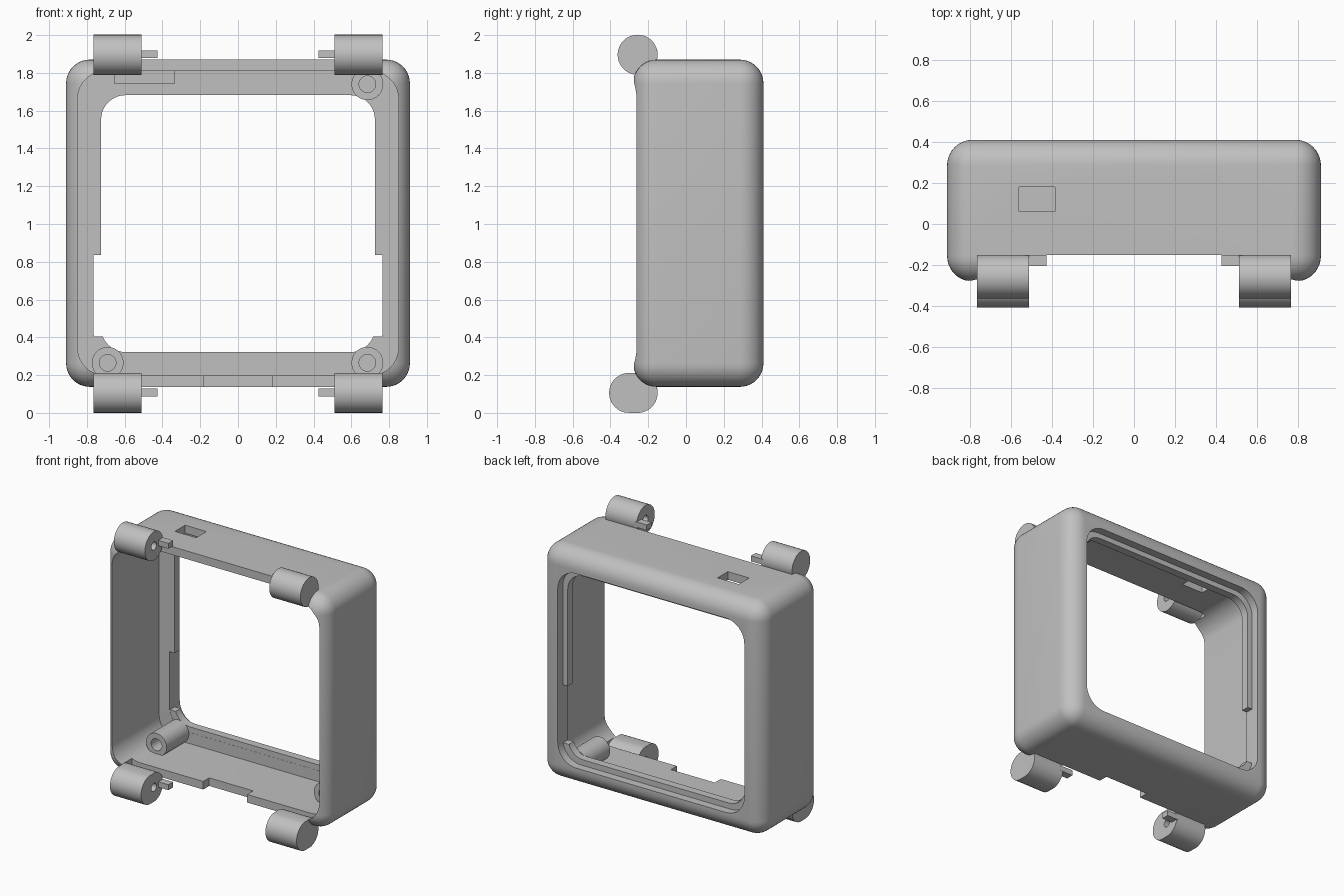
import bpy, bmesh, math
from mathutils import Matrix, Vector

cube = bpy.data.objects.get("Cube")
if cube:
    bpy.data.objects.remove(cube, do_unlink=True)

grey = bpy.data.materials.new("light grey plastic")
grey.use_nodes = True
grey.diffuse_color = (0.53, 0.53, 0.53, 1)
grey.node_tree.nodes["Principled BSDF"].inputs["Base Color"].default_value = (0.53, 0.53, 0.53, 1)


def finish(bm, name):
    bmesh.ops.recalc_face_normals(bm, faces=bm.faces[:])
    mesh = bpy.data.meshes.new(name)
    bm.to_mesh(mesh)
    bm.free()
    mesh.materials.append(grey)
    ob = bpy.data.objects.new(name, mesh)
    bpy.context.collection.objects.link(ob)
    return ob


def box(name, x, y, z, radius=0, all_edges=False):
    """Box from (min, max) ranges; rounds the edges along y, or every edge."""
    bm = bmesh.new()
    bmesh.ops.create_cube(bm, size=1)
    for v in bm.verts:
        v.co = Vector([r[0] + (c + 0.5) * (r[1] - r[0]) for c, r in zip(v.co, (x, y, z))])
    if radius:
        edges = [e for e in bm.edges
                 if all_edges or abs(e.verts[0].co.y - e.verts[1].co.y) > 0.01]
        bmesh.ops.bevel(bm, geom=edges, offset=radius, segments=10, profile=0.5, affect='EDGES')
    return finish(bm, name)


def rod(name, start, length, radius, axis, stretch=0):
    """Cylinder along x or y; stretch pulls its front half towards -y."""
    bm = bmesh.new()
    turn = Matrix.Rotation(math.pi / 2, 4, 'Y') if axis == 'X' else Matrix.Rotation(-math.pi / 2, 4, 'X')
    bmesh.ops.create_cone(bm, cap_ends=True, segments=48, radius1=radius, radius2=radius,
                          depth=length, matrix=turn)
    for v in bm.verts:
        if v.co.y < -0.001:
            v.co.y -= stretch
    offset = Vector((length / 2, 0, 0)) if axis == 'X' else Vector((0, length / 2, 0))
    bmesh.ops.translate(bm, verts=bm.verts[:], vec=Vector(start) + offset)
    return finish(bm, name)


def select(ob):
    bpy.ops.object.select_all(action='DESELECT')
    ob.select_set(True)
    bpy.context.view_layer.objects.active = ob


def cut(ob, *cutters):
    select(ob)
    for cutter in cutters:
        mod = ob.modifiers.new("cut", 'BOOLEAN')
        mod.operation = 'DIFFERENCE'
        mod.solver = 'EXACT'
        mod.object = cutter
        bpy.ops.object.modifier_apply(modifier=mod.name)
        bpy.data.objects.remove(cutter, do_unlink=True)


def smooth(ob):
    select(ob)
    bpy.ops.object.shade_smooth_by_angle(angle=math.radians(30))


# Hollow housing with a fully rounded outside
shell = box("housing", (-0.91, 0.91), (-0.28, 0.41), (0.138, 1.87), 0.125, True)
cut(shell,
    box("cavity", (-0.85, 0.85), (-0.5, 0.29), (0.198, 1.81), 0.15),
    box("rear_window", (-0.765, 0.765), (0.2, 0.6), (0.28, 1.72), 0.15),
    box("upper_relief", (-0.765, 0.765), (-0.5, -0.15), (1.79, 2.2)),
    box("lower_relief", (-0.765, 0.765), (-0.5, -0.15), (-0.2, 0.218)),
    box("cable_notch", (-0.18, 0.18), (-0.3, -0.08), (0, 0.25)),
    box("top_slot", (-0.56, -0.385), (0.06, 0.18), (1.7, 2)),
    box("connector_pocket", (-0.655, -0.335), (0.2, 0.31), (1.705, 1.81)))
smooth(shell)

# Retaining lip inside the rear window, interrupted on both sides
lip = box("window_lip", (-0.79, 0.79), (0.291, 0.35), (0.255, 1.745), 0.16)
cut(lip,
    box("lip_opening", (-0.725, 0.725), (0.2, 0.5), (0.322, 1.682), 0.13),
    box("lip_gap", (-0.765, 0.765), (0.2, 0.5), (0.405, 0.835)))
smooth(lip)

# Screw bosses standing on the back wall
for name, x, z in (("upper_left", 0.685, 1.74), ("lower_left", 0.685, 0.265), ("lower_right", -0.69, 0.265)):
    boss = rod(name + "_screw_boss", (x, 0.03, z), 0.27, 0.084, 'Y')
    cut(boss, rod("screw_hole", (x, 0, z), 0.23, 0.044, 'Y'))
    smooth(boss)

# Hinge barrels with blind pin holes, and the small stop tabs beside them
for side, sx in (("left", 1), ("right", -1)):
    for level, z, stretch in (("upper", 1.896, 0), ("lower", 0.106, 0.045)):
        x0 = 0.51 if sx > 0 else -0.765
        barrel = rod(f"{level}_{side}_hinge_barrel", (x0, -0.256, z), 0.255, 0.106, 'X', stretch)
        hole_x = 0.45 if sx > 0 else -0.65
        cut(barrel, rod("pin_hole", (hole_x, -0.256, z), 0.2, 0.03, 'X'))
        smooth(barrel)
        xs = sorted((sx * 0.427, sx * 0.53))
        box(f"{level}_{side}_stop_tab", xs, (-0.205, -0.15), (z - 0.018, z + 0.022))
